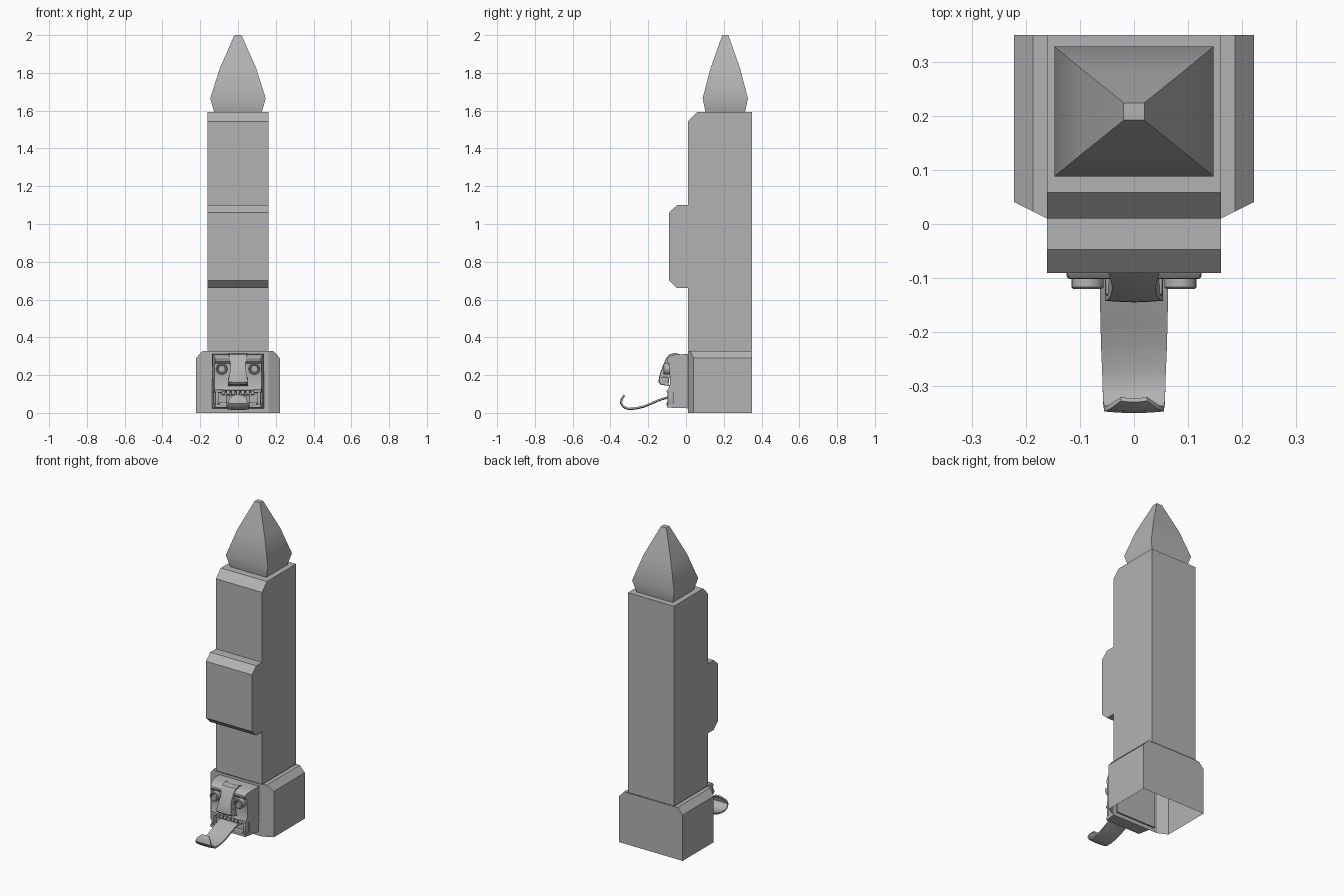
import bpy, bmesh, math
from mathutils import Matrix, Vector

if "Cube" in bpy.data.objects:
    bpy.data.objects.remove(bpy.data.objects["Cube"])

grey = bpy.data.materials.new('stone_grey')
grey.diffuse_color = (0.45, 0.45, 0.45, 1)
grey.use_nodes = True
grey.node_tree.nodes["Principled BSDF"].inputs["Base Color"].default_value = grey.diffuse_color


def finish(bm, name, smooth=False):
    bmesh.ops.recalc_face_normals(bm, faces=bm.faces[:])
    me = bpy.data.meshes.new(name)
    bm.to_mesh(me)
    bm.free()
    me.materials.append(grey)
    ob = bpy.data.objects.new(name, me)
    bpy.context.collection.objects.link(ob)
    if smooth:
        bpy.ops.object.select_all(action='DESELECT')
        ob.select_set(True)
        bpy.context.view_layer.objects.active = ob
        bpy.ops.object.shade_smooth_by_angle(angle=math.radians(35))
    return ob


def loft(name, rings, cap_start=True, cap_end=True, smooth=False):
    bm = bmesh.new()
    loops = [[bm.verts.new(p) for p in r] for r in rings]
    n = len(loops[0])
    for a, b in zip(loops, loops[1:]):
        for i in range(n):
            j = (i + 1) % n
            bm.faces.new((a[i], a[j], b[j], b[i]))
    if cap_start:
        bm.faces.new(loops[0])
    if cap_end:
        bm.faces.new(loops[-1])
    return finish(bm, name, smooth)


def side_profile(name, pts, width, smooth=False):
    # pts are (y, z); width(y) gives the half width there
    return loft(name, [[(s * width(y), y, z) for y, z in pts] for s in (-1, 1)],
                smooth=smooth)


def box(name, loc, size, bevel=0.0):
    bm = bmesh.new()
    bmesh.ops.create_cube(bm, size=1, matrix=Matrix.Translation(loc) @
                          Matrix.Diagonal((*size, 1)))
    if bevel:
        bmesh.ops.bevel(bm, geom=bm.edges[:], offset=bevel, segments=2,
                        profile=0.5, affect='EDGES')
    return finish(bm, name, True)


# Pillar shaft with chamfered front block, open underneath
shaft = side_profile('shaft', [
    (0.35, 0.33), (0.35, 1.592), (0.058, 1.592), (0.01, 1.542), (0.01, 1.1),
    (-0.047, 1.1), (-0.091, 1.06), (-0.091, 0.702), (-0.047, 0.66),
    (0.01, 0.66), (0.01, 0.33)], lambda y: 0.161)
bm = bmesh.new()
bm.from_mesh(shaft.data)
bmesh.ops.delete(bm, geom=[f for f in bm.faces if f.normal.z < -0.9 and
                           f.calc_center_median().z < 0.4], context='FACES')
bm.to_mesh(shaft.data)
bm.free()


# Flared base shell
def base_ring(w, z):
    y = 0.01 + (w - 0.161) * 0.5
    return [(-w, 0.35, z), (-w, y, z), (-0.161, 0.01, z),
            (0.161, 0.01, z), (w, y, z), (w, 0.35, z)]


loft('base', [base_ring(0.222, 0), base_ring(0.222, 0.29),
              base_ring(0.187, 0.328), base_ring(0.1611, 0.328)], False, False)

# Pointed cap
loft('cap', [[(sx * hx, 0.208 + sy * hy, z) for sx, sy in
              ((-1, -1), (1, -1), (1, 1), (-1, 1))]
             for hx, hy, z in ((0.124, 0.103, 1.585), (0.147, 0.12, 1.665),
                               (0.096, 0.078, 1.825), (0.019, 0.016, 2.0))],
     smooth=True)

# Mask with rounded brow, cheeks and mouth recess
side_profile('mask', [
    (0.02, 0.312), (-0.03, 0.31), (-0.06, 0.308), (-0.085, 0.3), (-0.101, 0.285),
    (-0.102, 0.274), (-0.09, 0.262), (-0.086, 0.2), (-0.085, 0.15),
    (-0.095, 0.122), (-0.07, 0.108), (-0.07, 0.05), (-0.1, 0.045),
    (-0.1, 0.028), (0.02, 0.024)],
    lambda y: 0.138 + min(0, y + 0.05) * 0.35, True)

# Nose, ridged along its middle
path = [(-0.03, 0.308, 0.05), (-0.06, 0.318, 0.05), (-0.088, 0.31, 0.048),
        (-0.105, 0.285, 0.043), (-0.12, 0.25, 0.04), (-0.133, 0.215, 0.043),
        (-0.141, 0.185, 0.049), (-0.142, 0.163, 0.054), (-0.132, 0.152, 0.053)]
loft('nose', [[(-w, y, z), (-w * 0.5, y - 0.002, z - 0.001), (0, y - 0.003, z - 0.002),
               (w * 0.5, y - 0.002, z - 0.001), (w, y, z),
               (w, min(y + 0.05, -0.02), z - 0.012),
               (-w, min(y + 0.05, -0.02), z - 0.012)] for y, z, w in path],
     smooth=True)


# Tubular eyes, nostril wings, mouth corners and cheeks
def lathe_eye(name, x, z):
    prof = [(0.030, -0.07), (0.030, -0.117), (0.027, -0.12), (0.022, -0.12),
            (0.019, -0.117), (0.018, -0.1)]
    loft(name, [[(x + r * math.cos(t), y, z + r * math.sin(t)) for t in
                 (i * math.tau / 20 for i in range(20))] for r, y in prof],
         smooth=True)


for side, s in (('left', -1), ('right', 1)):
    lathe_eye(side + '_eye', s * 0.086, 0.233)
    box(side + '_nostril', (s * 0.044, -0.112, 0.172), (0.02, 0.044, 0.036), 0.008)
    box(side + '_mouth_corner', (s * 0.112, -0.08, 0.078), (0.02, 0.035, 0.07), 0.007)
    box(side + '_cheek', (s * 0.102, -0.085, 0.115), (0.046, 0.034, 0.018), 0.007)

# Teeth and lower lip
for i in range(7):
    box('tooth', ((i - 3) * 0.026, -0.084, 0.107), (0.02, 0.024, 0.024), 0.004)
box('lower_lip', (0, -0.088, 0.047), (0.2, 0.032, 0.018), 0.006)

# Curled tongue, slightly dished across its width
path = [(-0.065, 0.09, 0.064), (-0.1, 0.082, 0.063), (-0.14, 0.07, 0.063),
        (-0.18, 0.052, 0.062), (-0.225, 0.034, 0.061), (-0.27, 0.024, 0.059),
        (-0.305, 0.022, 0.058), (-0.331, 0.033, 0.057), (-0.343, 0.052, 0.055),
        (-0.339, 0.073, 0.045), (-0.324, 0.092, 0.024)]
rings = []
for i, (y, z, w) in enumerate(path):
    a, b = path[max(i - 1, 0)], path[min(i + 1, len(path) - 1)]
    n = Vector((0, -(b[1] - a[1]), b[0] - a[0])).normalized() * -0.005
    top = [Vector((w * u, y, z)) + n * (1 - 0.6 * (1 - u * u))
           for u in (-1, -0.5, 0, 0.5, 1)]
    rings.append(top + [p - n * 1.8 for p in reversed(top)])
loft('tongue', rings, smooth=True)
